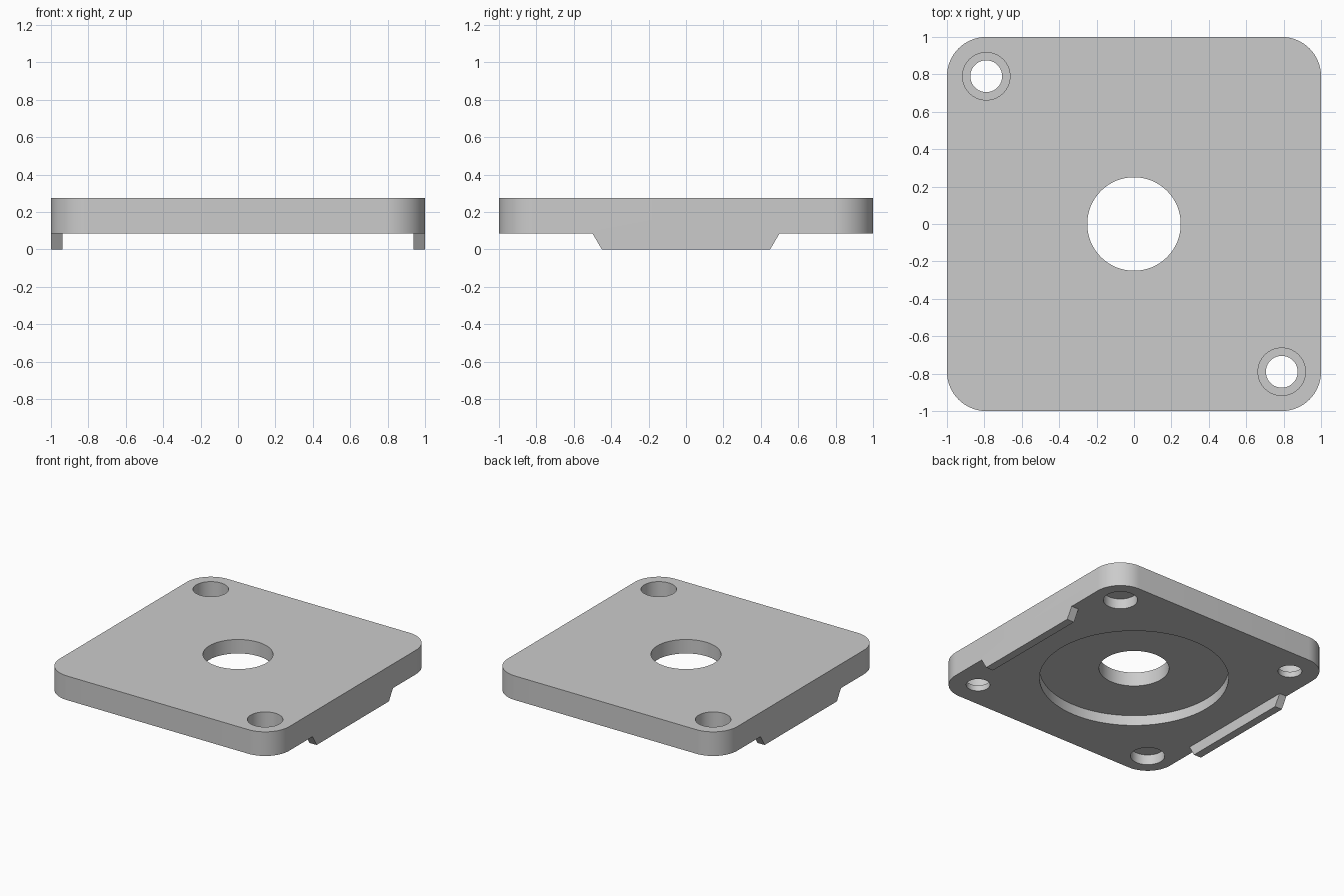
import bpy
import bmesh
import math

if "Cube" in bpy.data.objects:
    bpy.data.objects.remove(bpy.data.objects["Cube"], do_unlink=True)

BOTTOM, TOP = 0.085, 0.275   # plate faces
CORNER = 0.21                # plate corner radius
HOLE = 0.79                  # corner hole offset

grey = bpy.data.materials.new("light_grey")
grey.use_nodes = True
colour = (0.6, 0.6, 0.6, 1)
grey.diffuse_color = colour
grey.node_tree.nodes["Principled BSDF"].inputs["Base Color"].default_value = colour


def extrude(name, points, offset):
    """Solid made by sweeping a closed outline along an offset."""
    bm = bmesh.new()
    face = bm.faces.new([bm.verts.new(p) for p in points])
    swept = bmesh.ops.extrude_face_region(bm, geom=[face])["geom"]
    verts = [v for v in swept if isinstance(v, bmesh.types.BMVert)]
    bmesh.ops.translate(bm, vec=offset, verts=verts)
    bmesh.ops.recalc_face_normals(bm, faces=bm.faces)
    mesh = bpy.data.meshes.new(name)
    bm.to_mesh(mesh)
    bm.free()
    mesh.materials.append(grey)
    obj = bpy.data.objects.new(name, mesh)
    bpy.context.collection.objects.link(obj)
    return obj


def arc(x, y, z, radius, start, sweep, steps):
    angles = [start + sweep * i / steps for i in range(steps + 1)]
    return [(x + radius * math.cos(a), y + radius * math.sin(a), z) for a in angles]


def combine(target, tool, operation):
    """Apply a boolean, then drop the tool object."""
    mod = target.modifiers.new(tool.name, "BOOLEAN")
    mod.operation, mod.solver, mod.object = operation, "EXACT", tool
    bpy.context.view_layer.objects.active = target
    bpy.ops.object.modifier_apply(modifier=mod.name)
    bpy.data.objects.remove(tool, do_unlink=True)


def bore(target, x, y, radius, low, high, sides=64):
    circle = arc(x, y, low, radius, 0, math.tau, sides)[:-1]
    cutter = extrude("bore_cutter", circle, (0, 0, high - low))
    combine(target, cutter, "DIFFERENCE")


# Rounded square plate
outline = []
inner = 1 - CORNER
for i, (sx, sy) in enumerate([(1, 1), (-1, 1), (-1, -1), (1, -1)]):
    outline += arc(sx * inner, sy * inner, BOTTOM, CORNER, i * math.pi / 2, math.pi / 2, 16)
plate = extrude("mounting_plate", outline, (0, 0, TOP - BOTTOM))

# Side rails under the left and right edges, with sloped ends
for side in (-1, 1):
    profile = [(side, -0.5, BOTTOM), (side, -0.45, 0), (side, 0.45, 0), (side, 0.5, BOTTOM)]
    rail = extrude("side_rail", profile, (-side * 0.063, 0, 0))
    combine(plate, rail, "UNION")

# Round recess underneath and the central through hole
bore(plate, 0, 0, 0.675, BOTTOM - 0.05, BOTTOM + 0.08, 96)
bore(plate, 0, 0, 0.25, -0.1, TOP + 0.1)

for side in (-1, 1):
    # Counterbored screw holes, open at the top
    bore(plate, side * HOLE, -side * HOLE, 0.085, -0.1, TOP + 0.1)
    bore(plate, side * HOLE, -side * HOLE, 0.127, BOTTOM + 0.045, TOP + 0.1)
    # Blind sockets in the underside of the other corners
    bore(plate, side * HOLE, side * HOLE, 0.122, BOTTOM - 0.05, BOTTOM + 0.08)

# Smooth round walls with crisp edges
bpy.ops.object.select_all(action="DESELECT")
plate.select_set(True)
bpy.context.view_layer.objects.active = plate
bpy.ops.object.shade_smooth_by_angle(angle=math.radians(25))
